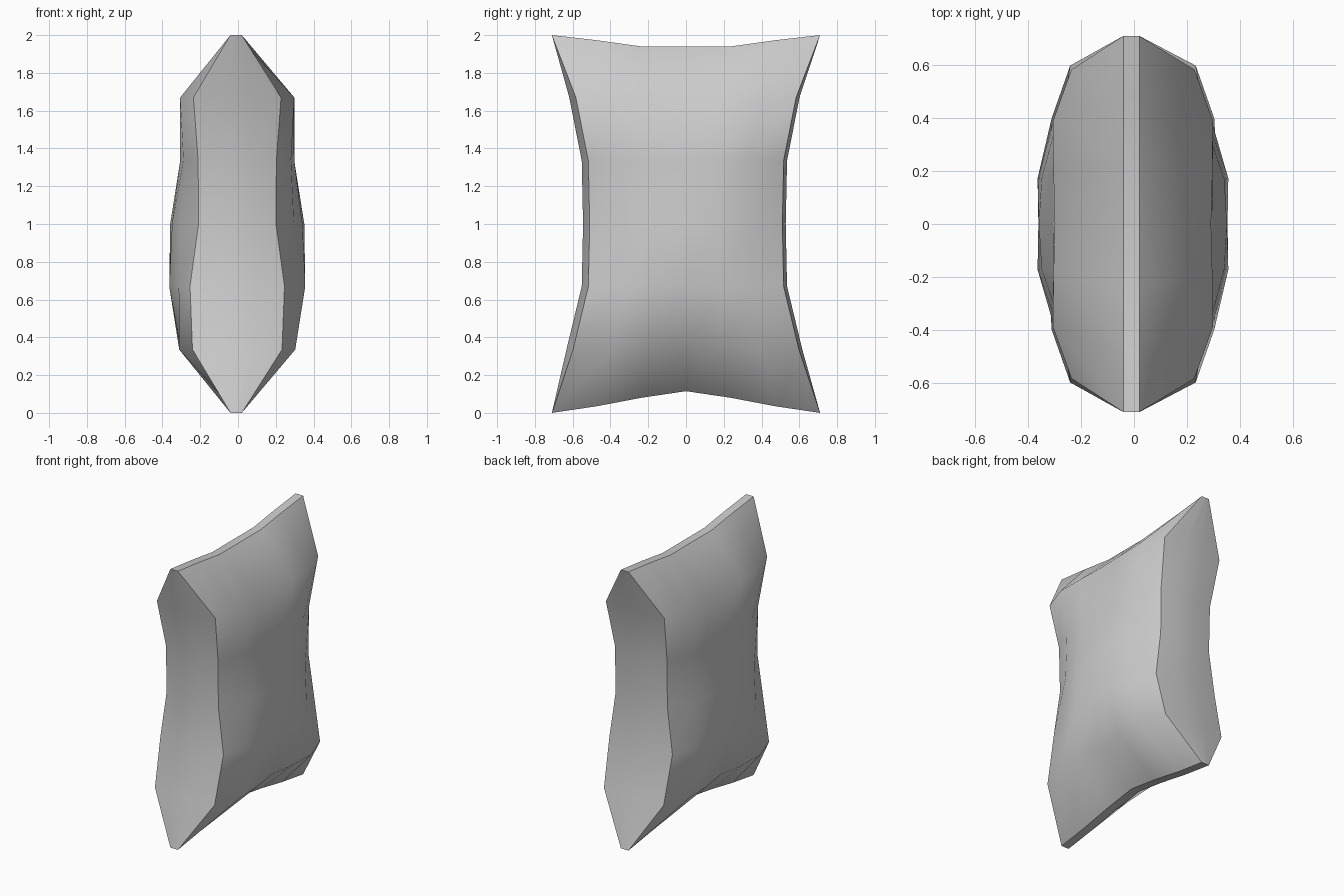
import bpy
import bmesh

cube = bpy.data.objects.get("Cube")
if cube:
    bpy.data.objects.remove(cube, do_unlink=True)

mat = bpy.data.materials.new("plain light grey")
mat.use_nodes = True
grey = (0.6, 0.6, 0.6, 1)
mat.diffuse_color = grey
mat.node_tree.nodes["Principled BSDF"].inputs["Base Color"].default_value = grey

# Each row: height, half depth, then half width from the seam to the centre
ROWS = [
    (0.0, 0.71, (0.03, 0.03, 0.03, 0.03)),
    (0.335, 0.598, (0.237, 0.307, 0.30, 0.27)),
    (0.67, 0.517, (0.25, 0.31, 0.36, 0.357)),
    (1.0, 0.51, (0.205, 0.30, 0.345, 0.355)),
    (1.335, 0.517, (0.207, 0.285, 0.302, 0.30)),
    (1.67, 0.583, (0.232, 0.302, 0.30, 0.295)),
    (2.0, 0.71, (0.03, 0.03, 0.03, 0.03)),
]
BOTTOM_SAG = (0, 0.035, 0.08, 0.115)
TOP_SAG = (0, -0.027, -0.06, -0.06)
FRONT_BULGE, BACK_BULGE = 0.035, 0.018


def ring(bm, index):
    """One closed loop of the bag: two broad panels joined by two gussets."""
    z, depth, widths = ROWS[index]
    end = index in (0, len(ROWS) - 1)
    shift = -0.01 if end else -0.004
    sag = BOTTOM_SAG if index == 0 else TOP_SAG if end else (0, 0, 0, 0)
    points = []
    for side in (1, -1):
        for column in range(-3, 4):
            k = 3 - abs(column)
            points.append((side * widths[k] + shift, side * column / 3 * depth, z + sag[k]))
        bulge = 0 if end else BACK_BULGE if side > 0 else FRONT_BULGE
        for t in (1 / 3, -1 / 3):
            points.append((side * t * widths[0] + shift, side * (depth + bulge), z))
    return [bm.verts.new(p) for p in points]


bm = bmesh.new()
rings = [ring(bm, i) for i in range(len(ROWS))]
count = len(rings[0])

# Panels and gussets
for low, high in zip(rings, rings[1:]):
    for i in range(count):
        j = (i + 1) % count
        bm.faces.new((low[i], low[j], high[j], high[i]))

# Narrow seam strips closing the bottom and the top
caps = []
for loop in (rings[0], rings[-1]):
    for i in range(6):
        a, b, c, d = loop[i], loop[i + 1], loop[14 - i], loop[15 - i]
        if i == 0:
            corners = (a, b, c, d, loop[16], loop[17])
        elif i == 5:
            corners = (a, b, loop[7], loop[8], c, d)
        else:
            corners = (a, b, c, d)
        caps.append(bm.faces.new(corners))
bmesh.ops.recalc_face_normals(bm, faces=bm.faces)

# Smooth cloth with crisp seams
for face in bm.faces:
    face.smooth = True
for face in caps:
    for edge in face.edges:
        if any(f not in caps for f in edge.link_faces):
            edge.smooth = False
for low, high in zip(rings, rings[1:]):
    for corner in (0, 6, 9, 15):
        bm.edges.get((low[corner], high[corner])).smooth = False

mesh = bpy.data.meshes.new("pillow_bag")
bm.to_mesh(mesh)
bm.free()
mesh.materials.append(mat)
bpy.context.collection.objects.link(bpy.data.objects.new("pillow_bag", mesh))
